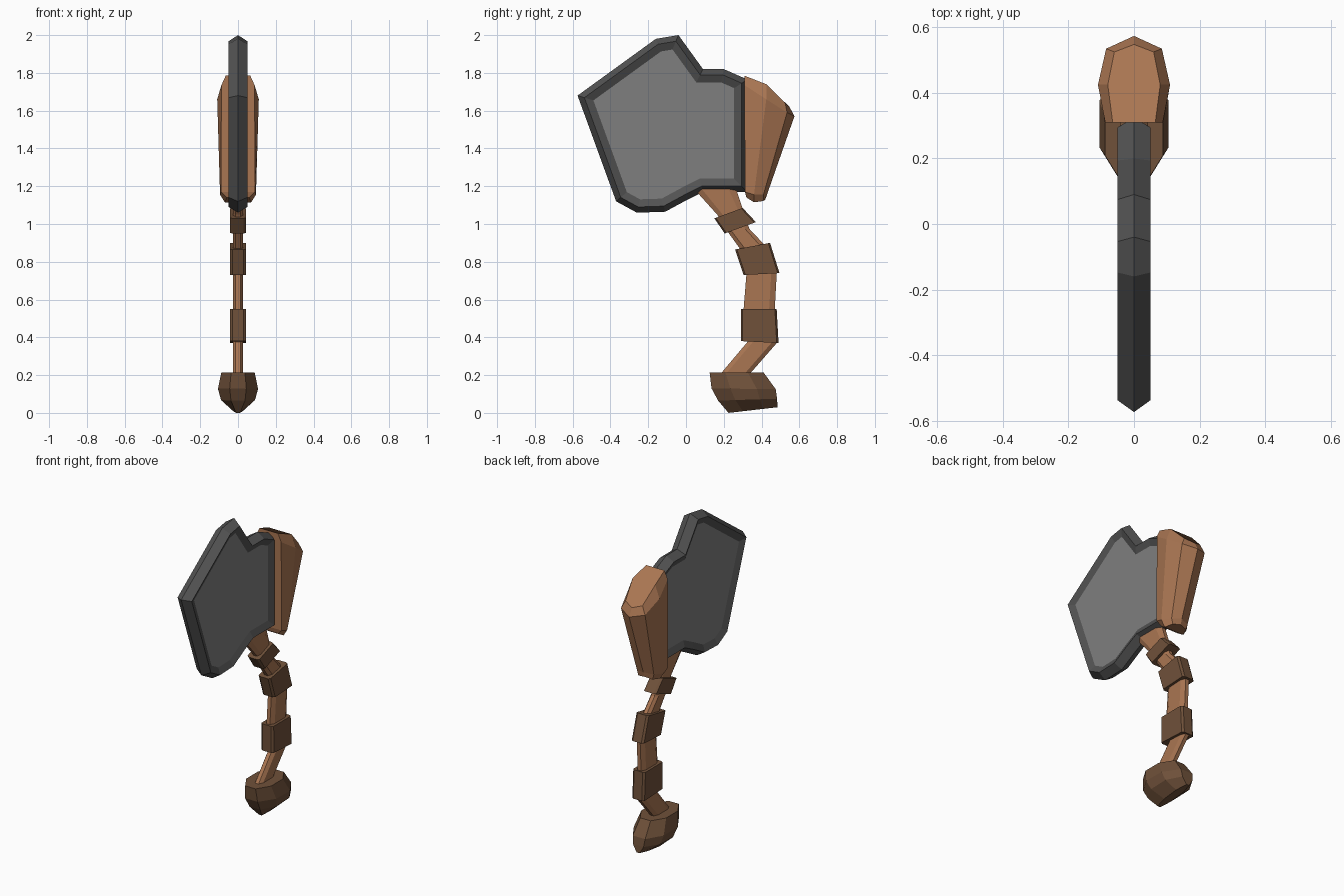
import bpy, bmesh, math

if "Cube" in bpy.data.objects:
    bpy.data.objects.remove(bpy.data.objects["Cube"])


def material(name, rgb):
    m = bpy.data.materials.new(name)
    m.diffuse_color = (*rgb, 1)
    m.use_nodes = True
    m.node_tree.nodes["Principled BSDF"].inputs["Base Color"].default_value = m.diffuse_color
    return m


RIM = material("dark_steel", (0.085, 0.085, 0.085))
STEEL = material("steel", (0.21, 0.21, 0.21))
WOOD = material("wood", (0.40, 0.18, 0.085))
DARK = material("dark_wood", (0.16, 0.082, 0.042))


def finish(name, bm, *mats):
    mesh = bpy.data.meshes.new(name)
    bm.to_mesh(mesh)
    bm.free()
    for m in mats:
        mesh.materials.append(m)
    ob = bpy.data.objects.new(name, mesh)
    bpy.context.collection.objects.link(ob)
    return ob


def loft(name, rings, mat):
    """Skin a stack of closed rings and cap both ends."""
    bm = bmesh.new()
    loops = [[bm.verts.new(p) for p in r] for r in rings]
    n = len(loops[0])
    for a, b in zip(loops, loops[1:]):
        for i in range(n):
            j = (i + 1) % n
            bm.faces.new((a[i], a[j], b[j], b[i]))
    bm.faces.new(loops[0][::-1])
    bm.faces.new(loops[-1])
    bmesh.ops.recalc_face_normals(bm, faces=bm.faces[:])
    return finish(name, bm, mat)


def grip_ring(y0, z0, y1, z1, half, end, chamfer):
    """Eight-sided flat section spanning from (y0, z0) to (y1, z1)."""
    prof = [(0, end), (chamfer, half), (1 - chamfer, half), (1, end),
            (1, -end), (1 - chamfer, -half), (chamfer, -half), (0, -end)]
    return [(x, y0 + t * (y1 - y0), z0 + t * (z1 - z0)) for t, x in prof]


# Blade: half outline, bevelled rim, recessed panel, mirrored across x
outline = [(-.574, 1.68), (-.37, 1.12), (-.26, 1.06), (-.11, 1.065), (.01, 1.13),
           (.09, 1.17), (.325, 1.17), (.325, 1.765), (.20, 1.82), (.09, 1.82),
           (-.04, 2.0), (-.16, 1.98)]
bm = bmesh.new()
panel = bm.faces.new([bm.verts.new((0, y, z)) for y, z in outline])
bm.normal_update()
for thickness, depth in ((.03, .05), (.04, -.018)):
    bmesh.ops.inset_region(bm, faces=[panel], thickness=thickness, depth=depth,
                           use_boundary=True, use_even_offset=True)
    bm.normal_update()
panel.material_index = 1
blade = finish("blade", bm, RIM, STEEL)
blade.modifiers.new("mirror", 'MIRROR').use_axis = (True, False, False)

# Wooden back block behind the blade: half sections, mirrored into full rings
sections = [
    [(.06, .32, 1.14), (.07, .36, 1.115), (.05, .41, 1.122), (0, .42, 1.13)],
    [(.09, .312, 1.17), (.095, .36, 1.155), (.06, .41, 1.155), (0, .432, 1.165)],
    [(.088, .31, 1.735), (.11, .425, 1.66), (.085, .535, 1.59), (0, .574, 1.57)],
    [(.065, .31, 1.785), (.08, .425, 1.74), (.06, .525, 1.64), (0, .548, 1.62)],
]
loft("back_block", [s + [(-x, y, z) for x, y, z in s[-2::-1]] for s in sections], WOOD)

# Curved handle
path = [(.03, 1.20, .26, 1.20), (.165, 1.05, .30, 1.08), (.22, .96, .335, .975),
        (.285, .87, .42, .885), (.32, .735, .48, .735), (.305, .55, .47, .55),
        (.325, .375, .485, .375), (.19, .215, .345, .215), (.18, .20, .335, .20)]
loft("handle", [grip_ring(*p, .026, .012, .18) for p in path], WOOD)

# Grip bands around the handle
bands = [((.15, 1.03, .30, 1.085), (.205, .95, .37, 1.01)),
         ((.26, .865, .445, .90), (.305, .73, .495, .74)),
         ((.29, .55, .48, .55), (.29, .38, .49, .37))]
for i, pair in enumerate(bands, 1):
    loft(f"grip_band_{i}", [grip_ring(*p, .043, .03, .05) for p in pair], DARK)

# Pommel: eight-sided tilted rings (y front, z front, y back, z back, half width)
pommel = [(.125, .215, .41, .215, .088), (.135, .13, .475, .125, .106),
          (.17, .065, .482, .075, .09), (.225, 0, .485, .03, .025)]
rings = []
for y0, z0, y1, z1, w in pommel:
    ring = []
    for k in range(8):
        a = math.radians(22.5 + 45 * k)
        t = .5 + .5 * math.cos(a) / math.cos(math.radians(22.5))
        x = w * math.sin(a) / math.sin(math.radians(67.5))
        ring.append((x, y0 + t * (y1 - y0), z0 + t * (z1 - z0)))
    rings.append(ring)
loft("pommel", rings, DARK)
